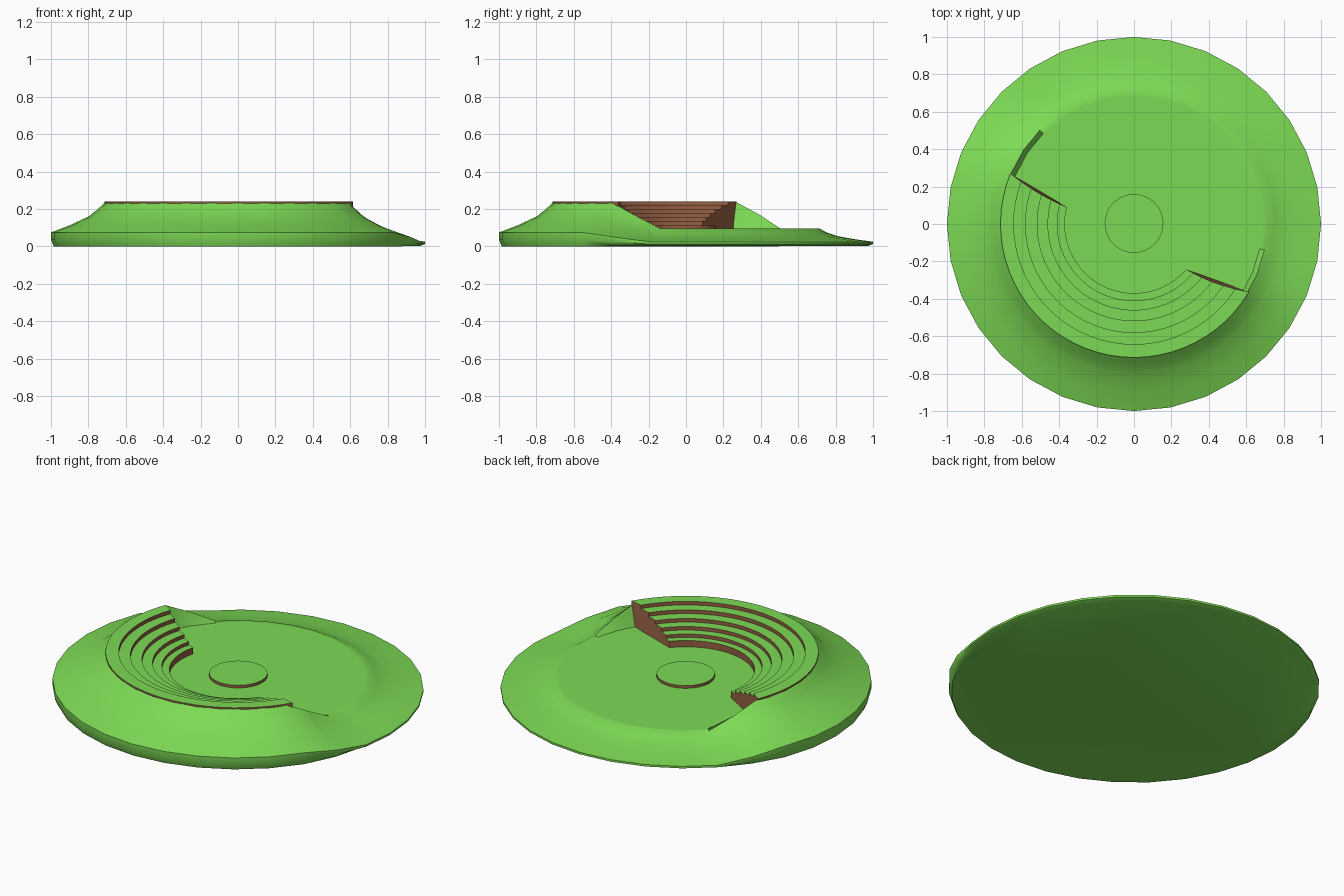
import bpy, bmesh, math
from math import radians, sin, cos

if "Cube" in bpy.data.objects:
    bpy.data.objects.remove(bpy.data.objects["Cube"])


def material(name, rgb):
    m = bpy.data.materials.new(name)
    m.diffuse_color = (*rgb, 1)
    m.use_nodes = True
    m.node_tree.nodes["Principled BSDF"].inputs["Base Color"].default_value = m.diffuse_color
    return m


GRASS = material("grass green", (0.205, 0.70, 0.09))
EARTH = material("earth brown", (0.30, 0.112, 0.055))
FLOOR = 0.097


def finish(bm, name, angle, brown_sides):
    """Turn the bmesh into an object; steep faces may become brown."""
    bmesh.ops.recalc_face_normals(bm, faces=bm.faces)
    for f in bm.faces:
        f.normal_update()
        f.material_index = 1 if brown_sides and f.normal.z < 0.5 else 0
    me = bpy.data.meshes.new(name)
    bm.to_mesh(me)
    bm.free()
    me.materials.append(GRASS)
    me.materials.append(EARTH)
    ob = bpy.data.objects.new(name, me)
    bpy.context.collection.objects.link(ob)
    bpy.ops.object.select_all(action='DESELECT')
    ob.select_set(True)
    bpy.context.view_layer.objects.active = ob
    bpy.ops.object.shade_smooth_by_angle(angle=radians(angle))
    return ob


def skin(bm, a, b, closed):
    """Bridge two equal rows of vertices with quads."""
    n = len(a)
    for i in range(n if closed else n - 1):
        j = (i + 1) % n
        bm.faces.new((a[i], a[j], b[j], b[i]))


def smooth(t):
    t = max(0.0, min(1.0, t))
    return t * t * (3 - 2 * t)


def bank(deg):
    """1 where the bank is high behind the seats, 0 where it is low."""
    d = deg % 360
    return smooth((d - 135) / 22) * smooth((349 - d) / 23)


# Round mound: floor, sloping bank and rim, blended from a high and a low profile
HIGH = [(0.685, FLOOR), (0.711, 0.235), (0.755, 0.195), (0.80, 0.16),
        (0.90, 0.113), (1.0, 0.075), (1.0, 0.035), (0.985, 0.0)]
LOW = [(0.685, FLOOR), (0.711, FLOOR), (0.755, 0.074), (0.81, 0.055),
       (0.90, 0.039), (1.0, 0.025), (1.0, 0.013), (0.975, 0.003)]
bm = bmesh.new()
rows = []
for (rh, zh), (rl, zl) in zip(HIGH, LOW):
    row = []
    for k in range(32):
        deg = k * 11.25
        w, a = bank(deg), radians(deg)
        r, z = rl + (rh - rl) * w, zl + (zh - zl) * w
        row.append(bm.verts.new((r * cos(a), r * sin(a), z)))
    rows.append(row)
for a, b in zip(rows, rows[1:]):
    skin(bm, a, b, True)
bm.faces.new(rows[0])
bm.faces.new(rows[-1])
finish(bm, "mound", 50, False)

# Curved stepped seating swept along the front of the floor
RADII = [0.37, 0.41, 0.46, 0.517, 0.58, 0.643, 0.714]
TOPS = [0.135, 0.155, 0.176, 0.197, 0.219, 0.24]
profile = [(RADII[0], 0.085)]
for i, z in enumerate(TOPS):
    profile += [(RADII[i], z), (RADII[i + 1], z)]
profile.append((RADII[-1], 0.085))

bm = bmesh.new()
SEGMENTS = 32
rows = []
for s in range(SEGMENTS + 1):
    row = []
    for r, z in profile:
        k = (RADII[-1] - r) / (RADII[-1] - RADII[0])
        start, end = 157.8 + 8.2 * k, 329.4 - 10.4 * k
        a = radians(start + (end - start) * s / SEGMENTS)
        row.append(bm.verts.new((r * cos(a), r * sin(a), z)))
    rows.append(row)
for a, b in zip(rows, rows[1:]):
    skin(bm, a, b, True)
bm.faces.new(rows[0])
bm.faces.new(rows[-1])
finish(bm, "stepped_seating", 30, True)

# Low round stage in the middle
bm = bmesh.new()
bmesh.ops.create_cone(bm, cap_ends=True, segments=32, radius1=0.157,
                      radius2=0.157, depth=0.03)
bmesh.ops.translate(bm, verts=bm.verts, vec=(0, 0.003, 0.098))
finish(bm, "stage", 30, True)
